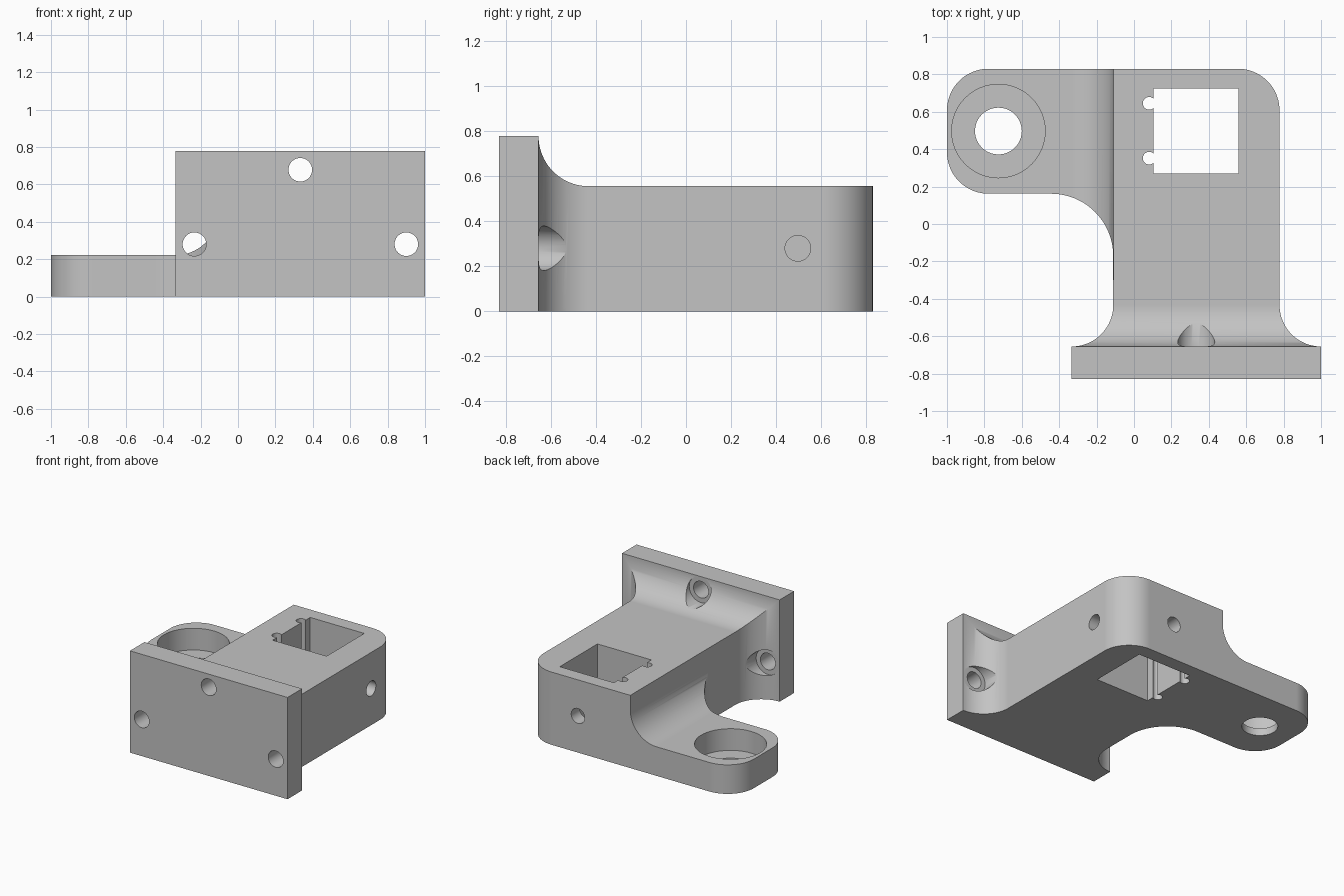
import bpy
import bmesh
from math import cos, sin, radians

old = bpy.data.objects.get("Cube")
if old:
    bpy.data.objects.remove(old, do_unlink=True)

# Shared dimensions
R = 0.222                        # standard fillet, also the arm thickness
BIG = 0.333                      # plan fillet between arm and body
LEFT, RIGHT = -0.111, 0.778      # body sides
FRONT, BACK = -0.83, 0.83
PLATE = -0.655                   # rear of the mounting plate
TOP, BODY_TOP = 0.778, 0.556
ARM_Y = 0.162                    # front edge of the arm
MID = 0.28                       # height of the side holes

grey = bpy.data.materials.new("mid_grey")
grey.use_nodes = True
grey.diffuse_color = (0.55, 0.55, 0.55, 1)
grey.node_tree.nodes["Principled BSDF"].inputs["Base Color"].default_value = grey.diffuse_color


def arc(cx, cy, r, a, b, steps=20):
    """Points on an arc from angle a to angle b, in degrees."""
    angles = [radians(a + (b - a) * i / steps) for i in range(steps + 1)]
    return [(cx + r * cos(t), cy + r * sin(t)) for t in angles]


def circle(cx, cy, r):
    return arc(cx, cy, r, 0, 360, 48)[:-1]


def prism(name, outline, axis, low, high):
    """Extrude a closed 2D outline along an axis."""
    place = {"x": lambda u, v, h: (h, u, v),
             "y": lambda u, v, h: (u, h, v),
             "z": lambda u, v, h: (u, v, h)}[axis]
    bm = bmesh.new()
    base = bm.faces.new([bm.verts.new(place(u, v, low)) for u, v in outline])
    ext = bmesh.ops.extrude_face_region(bm, geom=[base])
    moved = [g for g in ext["geom"] if isinstance(g, bmesh.types.BMVert)]
    bmesh.ops.translate(bm, verts=moved, vec=place(0, 0, high - low))
    if base.is_valid and not any(len(e.link_faces) == 2 for e in base.edges):
        bm.faces.remove(base)
    if any(len(e.link_faces) < 2 for e in bm.edges):
        bmesh.ops.holes_fill(bm, edges=[e for e in bm.edges if len(e.link_faces) < 2])
    bmesh.ops.recalc_face_normals(bm, faces=bm.faces[:])
    mesh = bpy.data.meshes.new(name)
    bm.to_mesh(mesh)
    bm.free()
    mesh.materials.append(grey)
    obj = bpy.data.objects.new(name, mesh)
    bpy.context.collection.objects.link(obj)
    return obj


# Plan outline of plate, flared body and arm
plan = [(LEFT - R, FRONT), (RIGHT + R, FRONT)]
plan += arc(RIGHT + R, PLATE + R, R, 270, 180)
plan += arc(RIGHT - R, BACK - R, R, 0, 90)
plan += arc(-1 + R, BACK - R, R, 90, 180)
plan += arc(-1 + R, ARM_Y + R, R, 180, 270)
plan += arc(LEFT - BIG, ARM_Y - BIG, BIG, 90, 0)
plan += arc(LEFT - R, PLATE + R, R, 0, -90)
bracket = prism("bracket", plan, "z", 0, TOP)

cutters = []


def cut(name, outline, axis, low, high):
    cutters.append(prism(name, outline, axis, low, high))


# Space above the body, with the fillet up to the plate
above_body = arc(PLATE + R, TOP, R, 180, 270) + [(1, BODY_TOP), (1, 1), (PLATE, 1)]
cut("body_top_cutter", above_body, "x", -1.2, 1.2)

# Space above the arm, with the fillet up to the body wall
wall = LEFT + 0.001
above_arm = arc(wall - R, 2 * R, R, 270, 360) + [(wall, 1), (-1.2, 1), (-1.2, R)]
cut("arm_top_cutter", above_arm, "y", -0.3, 1)

# Screw holes in the plate with head clearance in the fillets
for x, z in ((0.333, 0.678), (-0.233, MID), (0.9, MID)):
    cut("screw_hole_cutter", circle(x, z, 0.063), "y", -1, -0.4)
    cut("screw_head_cutter", circle(x, z, 0.099), "y", PLATE - 0.001, -0.32)

# Stepped round socket in the arm
cut("socket_cutter", circle(-0.725, 0.497, 0.25), "z", 0.056, 0.5)
cut("socket_hole_cutter", circle(-0.725, 0.497, 0.125), "z", -0.1, 0.5)

# Square pocket with two wire notches
pocket = [(0.103, 0.27), (0.56, 0.27), (0.56, 0.725), (0.103, 0.725)]
cut("pocket_cutter", pocket, "z", -0.1, 1)
for y in (0.352, 0.645):
    cut("notch_cutter", circle(0.081, y, 0.034), "z", -0.1, 1)

# Set screw holes from the side and the back into the pocket
cut("side_hole_cutter", circle(0.497, MID, 0.057), "x", 0.5, 1)
cut("back_hole_cutter", circle(0.333, MID, 0.057), "y", 0.65, 1)

# Carve the bracket and remove the cutters
for cutter in cutters:
    mod = bracket.modifiers.new(cutter.name, "BOOLEAN")
    mod.operation = "DIFFERENCE"
    mod.solver = "EXACT"
    mod.object = cutter
    cutter.hide_render = True
bpy.context.view_layer.update()
graph = bpy.context.evaluated_depsgraph_get()
carved = bpy.data.meshes.new_from_object(bracket.evaluated_get(graph))
bracket.modifiers.clear()
bracket.data = carved
for cutter in cutters:
    bpy.data.objects.remove(cutter, do_unlink=True)
carved.materials.clear()
carved.materials.append(grey)
for face in carved.polygons:
    face.material_index = 0

# Smooth curves, crisp edges
bpy.ops.object.select_all(action="DESELECT")
bracket.select_set(True)
bpy.context.view_layer.objects.active = bracket
bpy.ops.object.shade_smooth_by_angle(angle=radians(30))
normals = bracket.modifiers.new("crisp_normals", "WEIGHTED_NORMAL")
normals.keep_sharp = True
